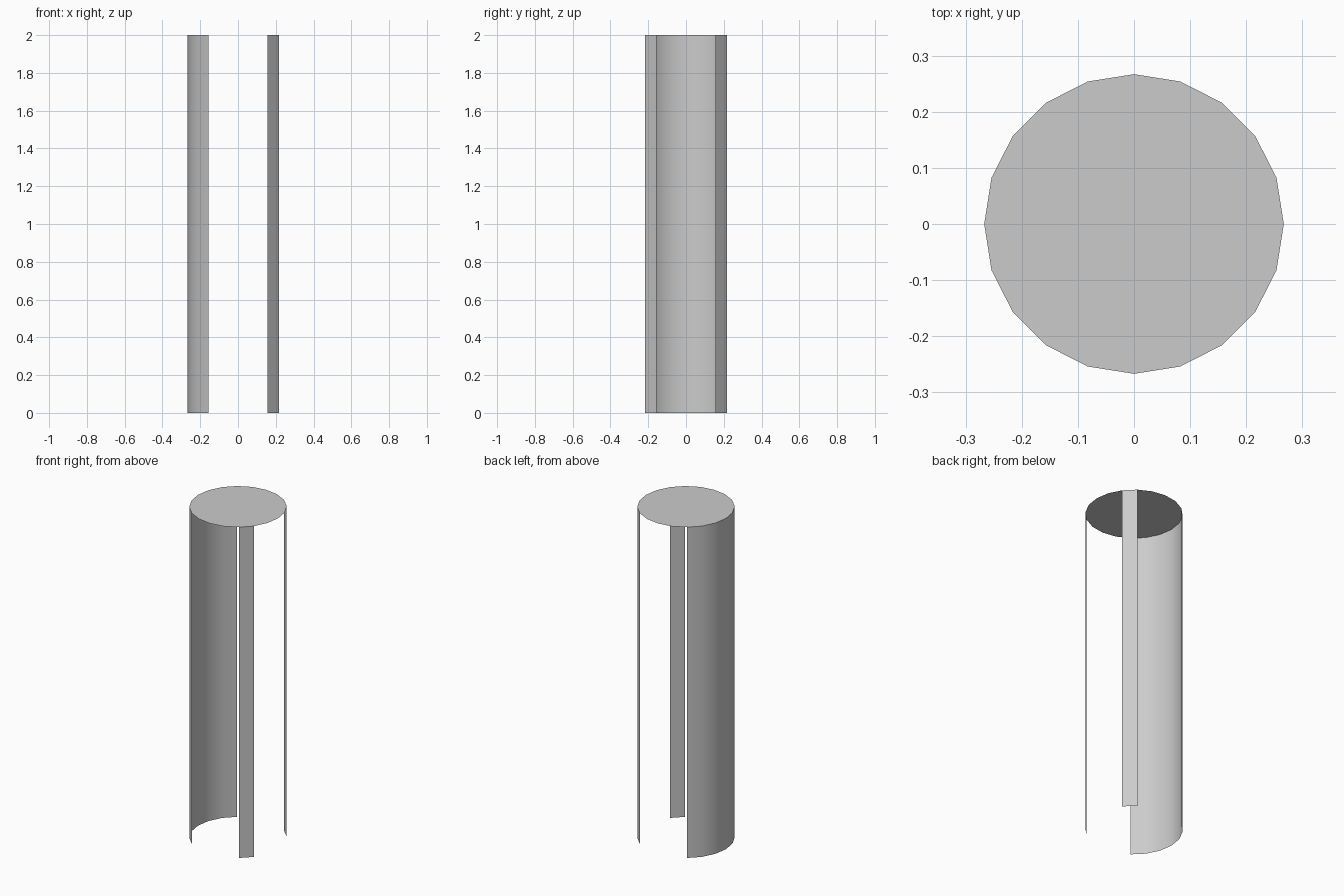
import bpy, bmesh, math

if "Cube" in bpy.data.objects:
    bpy.data.objects.remove(bpy.data.objects["Cube"])

R, H, N = 0.267, 2.0, 20
STEP = 2 * math.pi / N


def finish(name, bm):
    mesh = bpy.data.meshes.new(name)
    bm.to_mesh(mesh)
    bm.free()
    obj = bpy.data.objects.new(name, mesh)
    bpy.context.collection.objects.link(obj)
    bpy.ops.object.select_all(action='DESELECT')
    obj.select_set(True)
    bpy.context.view_layer.objects.active = obj
    bpy.ops.object.shade_smooth_by_angle(angle=math.radians(30))
    return obj


def rim(k, z):
    return (R * math.cos(k * STEP), R * math.sin(k * STEP), z)


def wall(name, first, last):
    """Open strip of the 20-sided cylinder between two corner numbers."""
    bm = bmesh.new()
    cols = [(bm.verts.new(rim(k, 0)), bm.verts.new(rim(k, H)))
            for k in range(first, last + 1)]
    for a, b in zip(cols, cols[1:]):
        bm.faces.new((a[0], b[0], b[1], a[1]))
    finish(name, bm)


# Top disc
bm = bmesh.new()
bm.faces.new([bm.verts.new(rim(k, H)) for k in range(N)])
finish("top_cap", bm)

# Curved left wall and two narrow uprights on the right
wall("left_wall", 7, 13)
wall("back_right_strip", 2, 3)
wall("front_right_strip", -3, -2)
